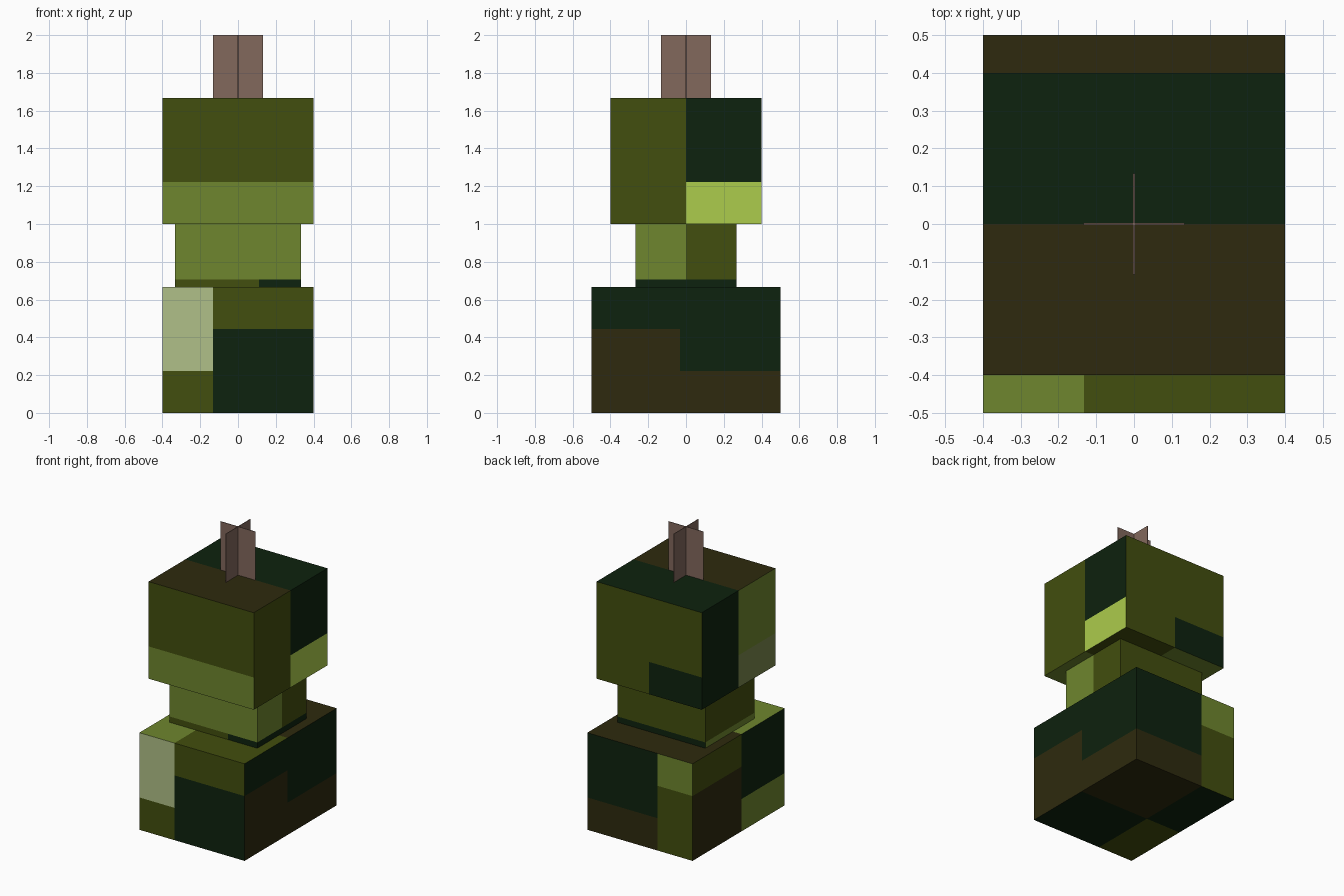
import bpy
import bmesh
from mathutils import Vector

cube = bpy.data.objects.get("Cube")
if cube:
    bpy.data.objects.remove(cube, do_unlink=True)


def linear(v):
    v /= 255
    return v / 12.92 if v <= 0.04045 else ((v + 0.055) / 1.055) ** 2.4


def material(name, rgb):
    mat = bpy.data.materials.new(name)
    colour = [linear(v) for v in rgb] + [1.0]
    mat.use_nodes = True
    mat.diffuse_color = colour
    shader = next(n for n in mat.node_tree.nodes if n.type == "BSDF_PRINCIPLED")
    shader.inputs["Base Color"].default_value = colour
    shader.inputs["Roughness"].default_value = 0.9
    return mat


PALETTE = {
    "dark_green": (13, 34, 14),
    "olive": (66, 78, 14),
    "mid_green": (110, 134, 46),
    "pale_green": (176, 192, 136),
    "dark_brown": (46, 42, 14),
    "lime": (172, 204, 76),
    "grey_green": (120, 134, 76),
    "stem_brown": (130, 104, 92),
}
MATS = [material(n, c) for n, c in PALETTE.items()]
INDEX = {n: i for i, n in enumerate(PALETTE)}


def side_of(normal):
    axis = max(range(3), key=lambda i: abs(normal[i]))
    return ("-" if normal[axis] < 0 else "+") + "xyz"[axis]


def block(name, size, bottom, top, cuts, rule):
    """Box cut along the given axis positions, coloured face by face by a rule."""
    bm = bmesh.new()
    bmesh.ops.create_cube(bm, size=1)
    for v in bm.verts:
        v.co = Vector((v.co.x * size[0], v.co.y * size[1], top if v.co.z > 0 else bottom))
    for axis, places in cuts.items():
        direction = Vector([float(axis == a) for a in "xyz"])
        for place in places:
            bmesh.ops.bisect_plane(bm, geom=bm.verts[:] + bm.edges[:] + bm.faces[:],
                                   plane_co=direction * place, plane_no=direction)
    bm.normal_update()
    for face in bm.faces:
        c = face.calc_center_median()
        face.material_index = INDEX[rule(side_of(face.normal), c.x, c.y, c.z)]
    mesh = bpy.data.meshes.new(name)
    bm.to_mesh(mesh)
    bm.free()
    for mat in MATS:
        mesh.materials.append(mat)
    obj = bpy.data.objects.new(name, mesh)
    bpy.context.collection.objects.link(obj)
    return obj


# Base: one wide block, split in two uneven halves by colour
LOW, HIGH, SPLIT, MID = 0.222, 0.445, -0.133, -0.033


def base_rule(side, x, y, z):
    narrow = x < SPLIT
    front = y < MID
    if side == "-y":
        if narrow:
            return "pale_green" if z > LOW else "olive"
        return "olive" if z > HIGH else "dark_green"
    if side == "+y":
        if narrow:
            return "mid_green" if z > HIGH else "olive"
        return "dark_green" if z > LOW else "dark_brown"
    if side == "+x":
        return "dark_green" if z > (HIGH if front else LOW) else "dark_brown"
    if side == "-x":
        if front:
            return "dark_green" if z > LOW else "mid_green"
        return "olive" if z > HIGH else "dark_brown"
    if side == "+z":
        if not front:
            return "dark_brown"
        return "mid_green" if narrow else "olive"
    if front:
        return "olive" if narrow else "dark_green"
    return "dark_green" if narrow else "dark_brown"


block("base", (0.8, 1.0), 0, 0.667,
      {"x": [SPLIT], "y": [MID], "z": [LOW, HIGH]}, base_rule)

# Neck: narrower block with a thin band at its foot
BAND, BAND_SPLIT = 0.707, 0.111


def neck_rule(side, x, y, z):
    if z < BAND:
        if side == "-x":
            return "mid_green"
        return "olive" if side == "-y" and x < BAND_SPLIT else "dark_green"
    if side == "-y" or (side == "+x" and y < 0):
        return "mid_green"
    return "olive"


block("neck", (0.667, 0.533), 0.64, 1.03,
      {"x": [BAND_SPLIT], "y": [0], "z": [BAND]}, neck_rule)

# Head: cube with front and back halves and a lower band
BROW = 1.222


def head_rule(side, x, y, z):
    upper, front = z > BROW, y < 0
    if side == "-y":
        return "olive" if upper else "mid_green"
    if side == "+y":
        return "dark_green" if x < 0 and not upper else "olive"
    if side == "+x":
        if front:
            return "olive"
        return "dark_green" if upper else "lime"
    if side == "-x":
        if not front:
            return "dark_green"
        return "mid_green" if upper else "grey_green"
    if side == "+z":
        return "dark_brown" if front else "dark_green"
    return "olive" if x > 0 and not front else "mid_green"


block("head", (0.8, 0.8), 1.0, 1.667, {"x": [0], "y": [0], "z": [BROW]}, head_rule)

# Stem: two crossed thin plates
for name, size in (("stem_plate_wide", (0.267, 0.004)), ("stem_plate_deep", (0.004, 0.267))):
    block(name, size, 1.66, 2.0, {}, lambda *place: "stem_brown")
